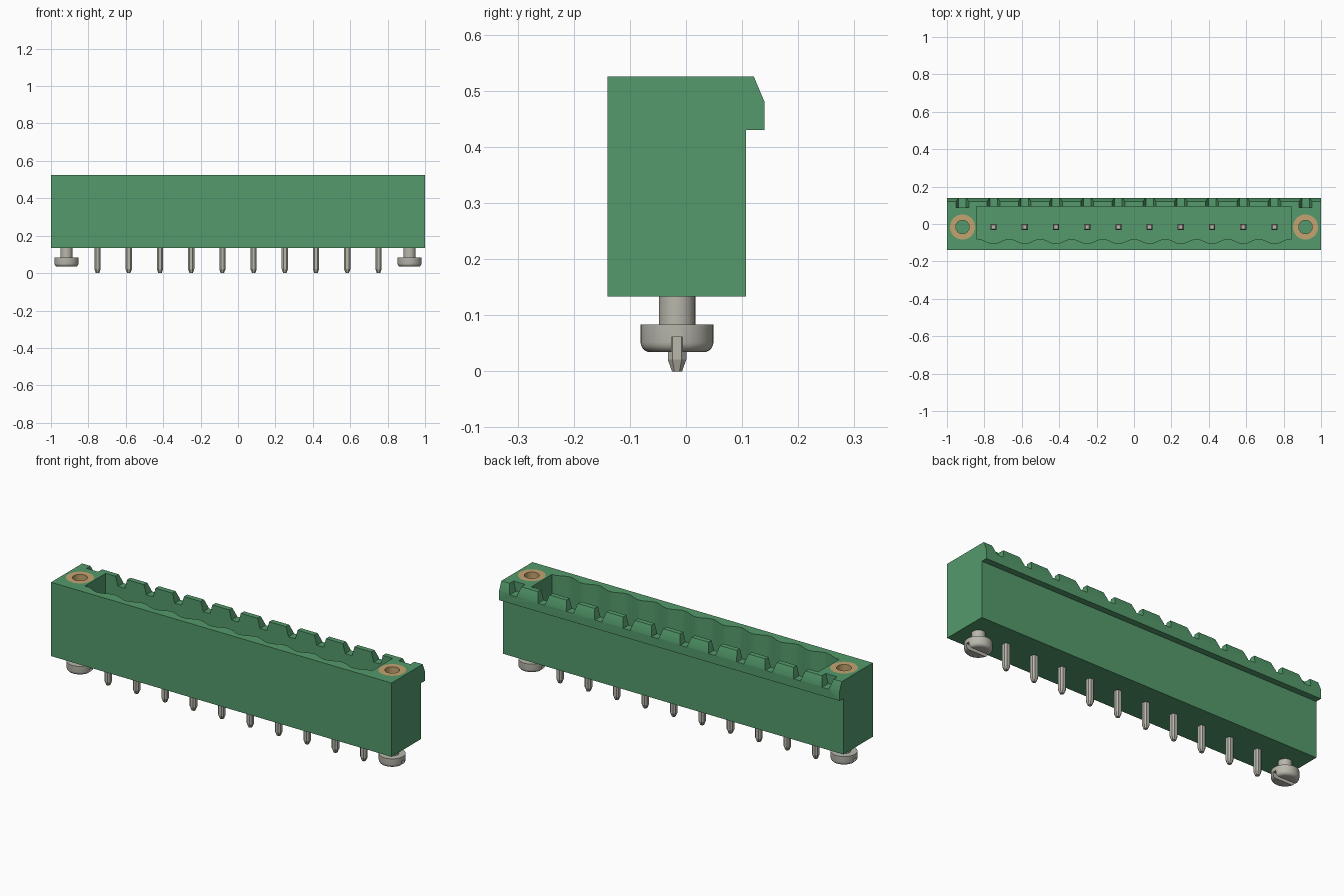
import bpy, bmesh, math
from mathutils import Vector

if "Cube" in bpy.data.objects:
    bpy.data.objects.remove(bpy.data.objects["Cube"], do_unlink=True)


def material(name, rgb):
    m = bpy.data.materials.new(name)
    m.use_nodes = True
    m.diffuse_color = (*rgb, 1)
    bsdf = m.node_tree.nodes["Principled BSDF"]
    bsdf.inputs["Base Color"].default_value = (*rgb, 1)
    bsdf.inputs["Roughness"].default_value = 0.6
    return m


GREEN = material("green plastic", (0.087, 0.323, 0.147))
METAL = material("tin grey metal", (0.48, 0.47, 0.41))
BRASS = material("brass", (0.55, 0.37, 0.16))

PITCH = 0.1669
PINS = [(i - 4.5) * PITCH for i in range(10)]
SCREW_X = 0.917
AXIS_Y = -0.016
TOP, BASE = 0.525, 0.133


def finish(name, bm, mat):
    bmesh.ops.recalc_face_normals(bm, faces=bm.faces)
    me = bpy.data.meshes.new(name)
    bm.to_mesh(me)
    bm.free()
    me.materials.append(mat)
    ob = bpy.data.objects.new(name, me)
    bpy.context.collection.objects.link(ob)
    return ob


def add_prism(bm, points, direction):
    """Extrude a closed outline of 3D points along a direction."""
    face = bm.faces.new([bm.verts.new(p) for p in points])
    ext = bmesh.ops.extrude_face_region(bm, geom=[face])
    verts = [g for g in ext["geom"] if isinstance(g, bmesh.types.BMVert)]
    bmesh.ops.translate(bm, verts=verts, vec=Vector(direction))


def add_loft(bm, rings):
    """Skin equal-length rings of points and cap both ends."""
    loops = [[bm.verts.new(p) for p in r] for r in rings]
    n = len(loops[0])
    for a, b in zip(loops, loops[1:]):
        for i in range(n):
            j = (i + 1) % n
            bm.faces.new((a[i], a[j], b[j], b[i]))
    bm.faces.new(loops[0])
    bm.faces.new(loops[-1])


def circle(x, r, z, n=40):
    return [(x + r * math.cos(2 * math.pi * i / n),
             AXIS_Y + r * math.sin(2 * math.pi * i / n), z) for i in range(n)]


def cut(ob, cutter):
    """Subtract the cutter, bake the result and discard the cutter."""
    mod = ob.modifiers.new("cut", 'BOOLEAN')
    mod.operation = 'DIFFERENCE'
    mod.solver = 'EXACT'
    mod.object = cutter
    cutter.hide_render = True
    dg = bpy.context.evaluated_depsgraph_get()
    dg.update()
    me = bpy.data.meshes.new_from_object(ob.evaluated_get(dg))
    ob.modifiers.clear()
    ob.data = me
    bpy.data.objects.remove(cutter, do_unlink=True)


def smooth(ob, degrees=30):
    bpy.ops.object.select_all(action='DESELECT')
    ob.select_set(True)
    bpy.context.view_layer.objects.active = ob
    bpy.ops.object.shade_smooth_by_angle(angle=math.radians(degrees))


# Housing: side profile with the latch lip along the back
bm = bmesh.new()
profile = [(-0.14, BASE), (0.107, BASE), (0.107, 0.43), (0.14, 0.43),
           (0.14, 0.48), (0.121, TOP), (-0.14, TOP)]
add_prism(bm, [(-1, y, z) for y, z in profile], (2, 0, 0))
housing = finish("housing", bm, GREEN)

# Plug cavity with a scalloped front wall, one scallop per pin
bm = bmesh.new()
HALF, FLOOR = 0.843, 0.225
steps = 120
outline = [(HALF, 0.094, FLOOR), (-HALF, 0.094, FLOOR)]
for i in range(steps + 1):
    x = -HALF + 2 * HALF * i / steps
    wave = math.cos(2 * math.pi * (x - PINS[0]) / PITCH)
    outline.append((x, -0.0925 - 0.0125 * wave, FLOOR))
add_prism(bm, outline, (0, 0, 0.4))
cut(housing, finish("cavity_cutter", bm, GREEN))

# Tapered notches through the back lip
bm = bmesh.new()
for x in PINS + [-SCREW_X, SCREW_X]:
    lo, hi, z0, z1 = 0.020, 0.034, 0.475, TOP
    over = (hi - lo) / (z1 - z0) * 0.05
    add_prism(bm, [(x - lo, 0.088, z0), (x + lo, 0.088, z0),
                   (x + hi + over, 0.088, z1 + 0.05),
                   (x - hi - over, 0.088, z1 + 0.05)], (0, 0.1, 0))
cut(housing, finish("notch_cutter", bm, GREEN))

# Pockets for the threaded inserts
bm = bmesh.new()
for x in (-SCREW_X, SCREW_X):
    add_loft(bm, [circle(x, 0.067, 0.33), circle(x, 0.067, 0.6)])
cut(housing, finish("pocket_cutter", bm, GREEN))
smooth(housing, 25)

for side, x in (("right", -SCREW_X), ("left", SCREW_X)):
    # Brass threaded insert, flush with the top
    bm = bmesh.new()
    add_loft(bm, [circle(x, 0.067, 0.33), circle(x, 0.067, TOP)])
    insert = finish(side + "_insert", bm, BRASS)
    bm = bmesh.new()
    add_loft(bm, [circle(x, 0.036, 0.2), circle(x, 0.036, 0.6)])
    cut(insert, finish("bore_cutter", bm, BRASS))
    smooth(insert)

    # Slotted screw below the housing
    bm = bmesh.new()
    rings = [circle(x, 0.0325, BASE + 0.01), circle(x, 0.0325, 0.083),
             circle(x, 0.065, 0.083)]
    for k in range(6):
        a = math.radians(18 * k)
        rings.append(circle(x, 0.047 + 0.018 * math.cos(a),
                            0.052 - 0.018 * math.sin(a)))
    add_loft(bm, rings)
    screw = finish(side + "_screw", bm, METAL)
    bm = bmesh.new()
    add_prism(bm, [(x - 0.1, AXIS_Y - 0.01, 0.02), (x - 0.1, AXIS_Y + 0.01, 0.02),
                   (x - 0.1, AXIS_Y + 0.01, 0.061), (x - 0.1, AXIS_Y - 0.01, 0.061)],
              (0.2, 0, 0))
    cut(screw, finish("slot_cutter", bm, METAL))
    smooth(screw)


def chamfered_square(x, half, z):
    c = half * 0.5
    pts = [(half, -c), (half, c), (c, half), (-c, half),
           (-half, c), (-half, -c), (-c, -half), (c, -half)]
    return [(x + px, AXIS_Y + py, z) for px, py in pts]


# Contact pins: chamfered solder tail below, square blade in the cavity
for i, x in enumerate(PINS):
    bm = bmesh.new()
    add_loft(bm, [chamfered_square(x, h, z) for h, z in
                  ((0.009, 0), (0.0165, 0.021), (0.0165, FLOOR - 0.03))])
    blade = [[(x + sx * h, AXIS_Y + sy * h, z) for sx, sy in
              ((-1, -1), (1, -1), (1, 1), (-1, 1))]
             for h, z in ((0.0165, FLOOR - 0.03), (0.0165, 0.415), (0.010, 0.43))]
    add_loft(bm, blade)
    finish(f"contact_pin_{i + 1}", bm, METAL)
